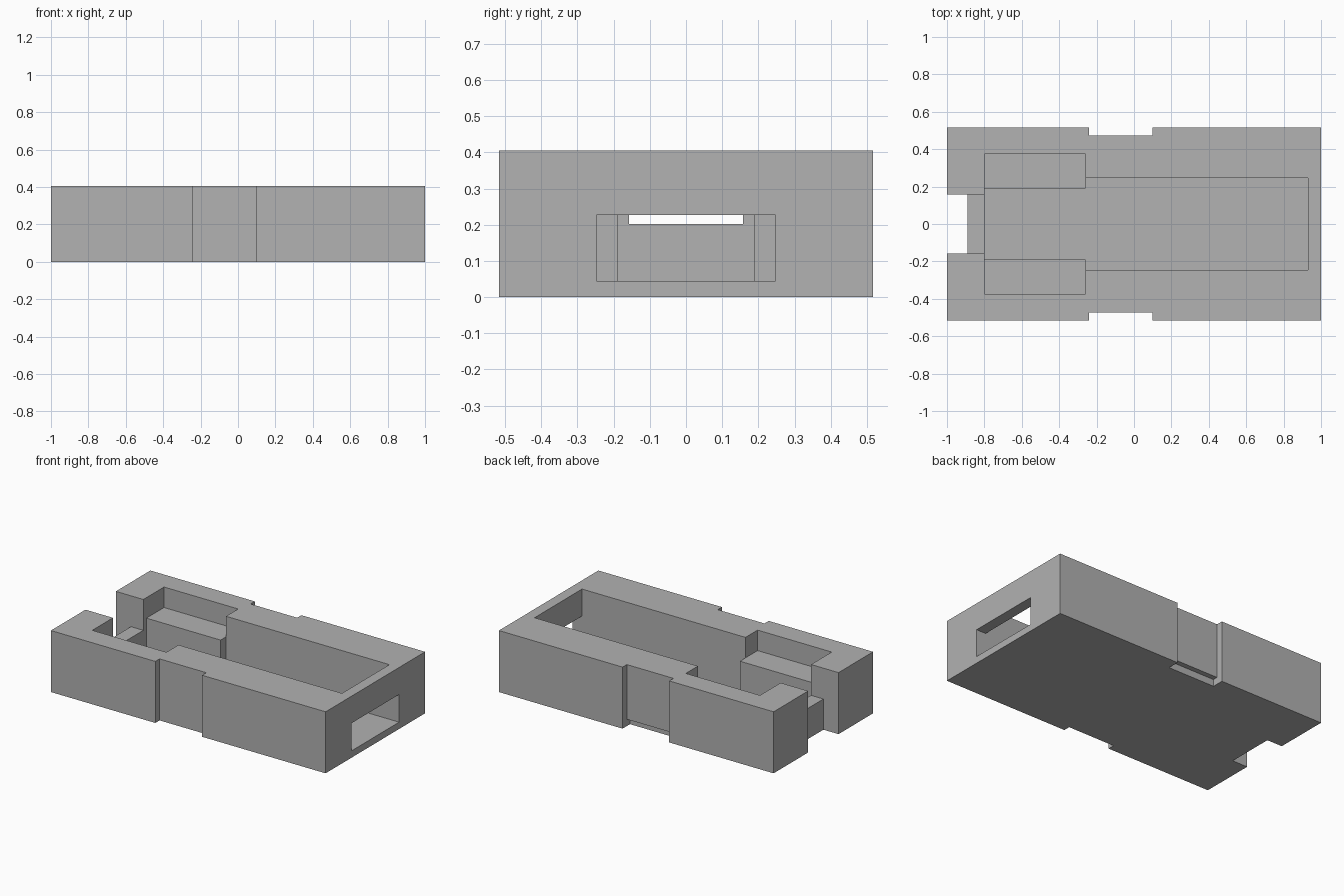
import bpy, bmesh
from mathutils import Vector

cube = bpy.data.objects.get("Cube")
if cube:
    bpy.data.objects.remove(cube, do_unlink=True)

L, W, H = 1.0, 0.517, 0.405      # half length, half width, height
FLOOR = 0.045                    # floor thickness
OUT = 0.1                        # how far cutters overshoot

grey = bpy.data.materials.new("plain grey")
grey.use_nodes = True
colour = (0.445, 0.445, 0.445, 1)
grey.diffuse_color = colour
grey.node_tree.nodes["Principled BSDF"].inputs["Base Color"].default_value = colour


def prism(name, profile, axis, lo, hi):
    """Extrude a 2D profile along x, y or z (profile uses the other two axes in order)."""
    bm = bmesh.new()
    i = "xyz".index(axis)
    verts = []
    for p in profile:
        co = list(p)
        co.insert(i, lo)
        verts.append(bm.verts.new(co))
    face = bm.faces.new(verts)
    new = bmesh.ops.extrude_face_region(bm, geom=[face])["geom"]
    shift = Vector((0, 0, 0))
    shift[i] = hi - lo
    bmesh.ops.translate(bm, vec=shift, verts=[v for v in new if isinstance(v, bmesh.types.BMVert)])
    bmesh.ops.recalc_face_normals(bm, faces=bm.faces)
    mesh = bpy.data.meshes.new(name)
    bm.to_mesh(mesh)
    bm.free()
    mesh.materials.append(grey)
    ob = bpy.data.objects.new(name, mesh)
    bpy.context.collection.objects.link(ob)
    return ob


def rect(a0, a1, b0, b1):
    return [(a0, b0), (a1, b0), (a1, b1), (a0, b1)]


def carve(target, cutter):
    """Subtract a cutter and throw it away."""
    cutter.hide_render = True
    mod = target.modifiers.new(cutter.name, "BOOLEAN")
    mod.operation, mod.solver, mod.object = "DIFFERENCE", "EXACT", cutter
    bpy.context.view_layer.objects.active = target
    bpy.ops.object.modifier_apply(modifier=mod.name)
    bpy.data.objects.remove(cutter, do_unlink=True)


# Solid block
case = prism("open_case", rect(-L, L, -W, W), "z", 0, H)

# Deep pocket: wide main bay with a narrower bay between the ledges
half = [(-0.8, 0.19), (-0.26, 0.19), (-0.26, 0.247), (0.93, 0.247)]
bay = half + [(x, -y) for x, y in reversed(half)]
carve(case, prism("bay_cutter", bay, "z", FLOOR, H + OUT))

# Shallow pocket that leaves the two ledges
carve(case, prism("ledge_cutter", rect(-0.8, -0.26, -0.373, 0.373), "z", 0.27, H + OUT))

# End gateway with a low sill left standing
gate = [(-L - OUT, -OUT), (-0.89, -OUT), (-0.89, 0.202),
        (-0.7, 0.202), (-0.7, H + OUT), (-L - OUT, H + OUT)]
carve(case, prism("gate_cutter", gate, "y", -0.158, 0.158))

# Slot through the opposite end wall
carve(case, prism("slot_cutter", rect(-0.247, 0.247, FLOOR, 0.227), "x", 0.9, L + OUT))

# Side recesses; the back one is undercut at floor level
carve(case, prism("front_recess_cutter", rect(-W - OUT, -0.473, -OUT, H + OUT), "x", -0.24, 0.1))
undercut = [(W + OUT, -OUT), (0.44, -OUT), (0.44, FLOOR),
            (0.473, FLOOR), (0.473, H + OUT), (W + OUT, H + OUT)]
carve(case, prism("back_recess_cutter", undercut, "x", -0.24, 0.1))
